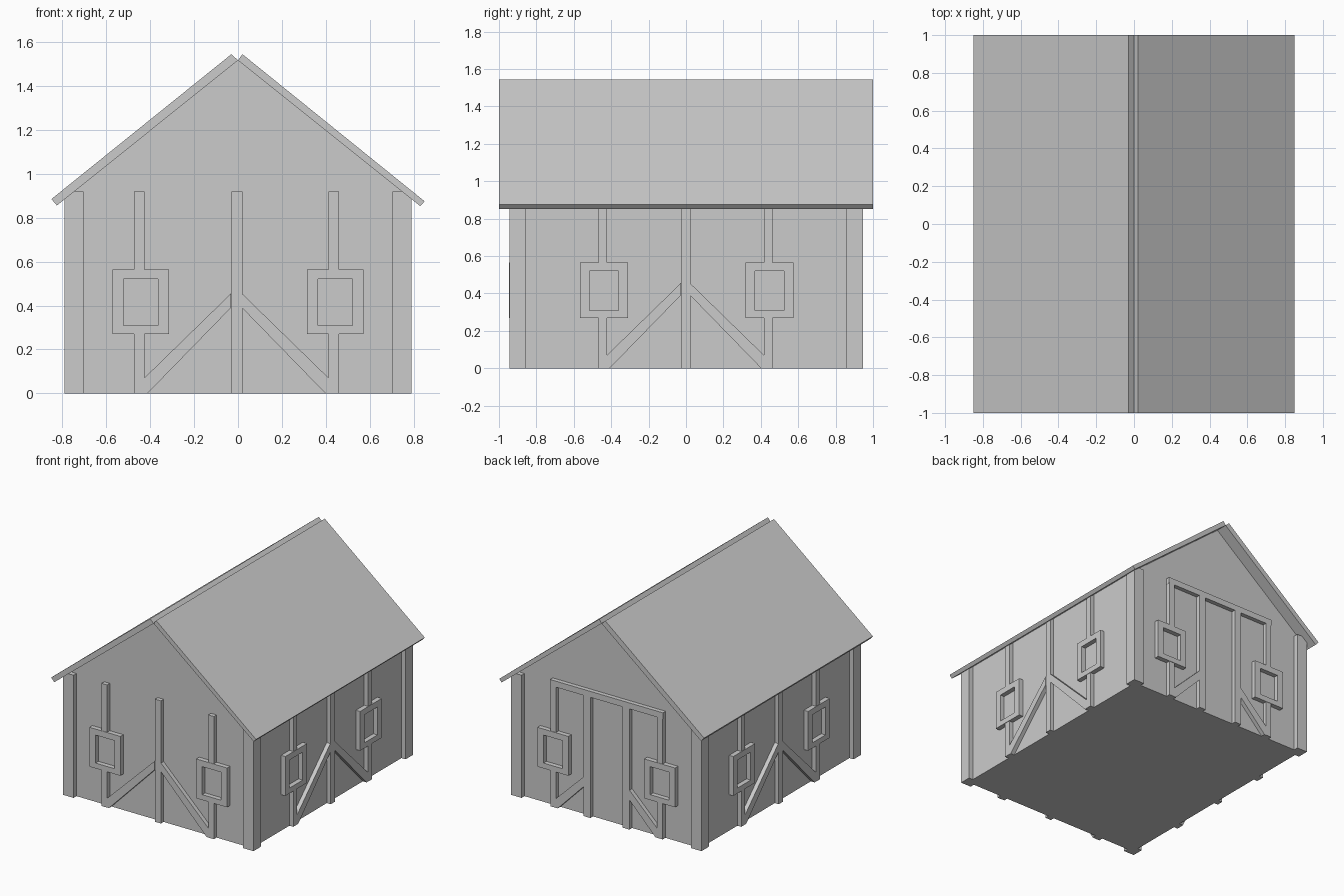
import bpy, bmesh
from math import radians
from mathutils import Matrix

if "Cube" in bpy.data.objects:
    bpy.data.objects.remove(bpy.data.objects["Cube"])

HX, HY = 0.755, 0.91      # wall half sizes
TRIM = 0.032              # trim projection
WIN = 0.035               # window frame projection


def prism(name, polys, y0, y1, angle=0):
    """Extrude x-z polygons from y0 to y1, then turn about z."""
    bm = bmesh.new()
    for poly in polys:
        bm.faces.new([bm.verts.new((x, y0, z)) for x, z in poly])
    bmesh.ops.remove_doubles(bm, verts=bm.verts, dist=1e-5)
    ext = bmesh.ops.extrude_face_region(bm, geom=bm.faces[:])
    moved = [v for v in ext["geom"] if isinstance(v, bmesh.types.BMVert)]
    bmesh.ops.translate(bm, verts=moved, vec=(0, y1 - y0, 0))
    bmesh.ops.recalc_face_normals(bm, faces=bm.faces)
    bm.transform(Matrix.Rotation(radians(angle), 4, 'Z'))
    me = bpy.data.meshes.new(name)
    bm.to_mesh(me)
    bm.free()
    ob = bpy.data.objects.new(name, me)
    bpy.context.collection.objects.link(ob)
    return ob


def rect(x0, x1, z0, z1):
    return [(x0, z0), (x1, z0), (x1, z1), (x0, z1)]


def facade(side, angle, d, stud_shift, win_shift, door=False):
    """Timber trim and windows for one wall at distance d from the centre."""
    def trim(name, poly, depth=TRIM):
        prism(f"{side}_{name}", [poly], -d, -d - depth, angle)

    edge = 0.19 if door else 0.025      # outer edge of the middle post
    top = 0.905 if door else 0.92
    if door:
        for s in (-1, 1):
            trim("door_post", rect(s * 0.162 - 0.028, s * 0.162 + 0.028, 0, top))
        trim("lintel", rect(-0.468, 0.468, 0.905, 0.95))
    else:
        trim("centre_stud", rect(stud_shift - 0.022, stud_shift + 0.027, 0, top))

    for s in (-1, 1):
        # Studs above and below the window
        c = s * 0.443 + stud_shift
        trim("upper_stud", rect(c - 0.023, c + 0.023, 0.565, top))
        trim("lower_stud", rect(c - 0.023, c + 0.023, 0, 0.27))
        # Diagonal brace
        run = edge - 0.025
        brace = [(edge, 0.455 - run * 0.97), (0.42, 0.07), (0.42, 0),
                 (0.405, 0), (edge, 0.39 - run * 1.026)]
        trim("brace", [(s * x + stud_shift, z) for x, z in brace], TRIM - 0.001)
        # Window frame
        w = s * 0.443 + win_shift
        outer = rect(w - 0.128, w + 0.128, 0.27, 0.565)
        inner = rect(w - 0.078, w + 0.078, 0.31, 0.52)
        ring = [[outer[i], outer[(i + 1) % 4], inner[(i + 1) % 4], inner[i]]
                for i in range(4)]
        prism(f"{side}_window_frame", ring, -d, -d - WIN, angle)


# Gabled body
prism("house_body", [[(-HX, 0), (HX, 0), (HX, 0.915), (0, 1.518), (-HX, 0.915)]],
      -HY, HY)

# Roof slabs, meeting in a groove at the ridge
prism("roof_left", [[(-0.85, 0.885), (-0.825, 0.856), (0, 1.517), (-0.03, 1.545)]], -1, 1)
prism("roof_right", [[(0.85, 0.875), (0.83, 0.853), (0, 1.517), (0.02, 1.545)]], -1, 1)

# Corner posts
for sx in (-1, 1):
    for sy in (-1, 1):
        x0, x1 = sorted((sx * 0.703, sx * 0.79))
        prism("corner_post", [rect(x0, x1, 0, 0.92)], sy * 0.858, sy * 0.945)

# Wall trim, back wall has the door
facade("front", 0, HY, -0.007, 0)
facade("right", 90, HX, -0.003, 0.004)
facade("back", 180, HY, 0, 0, door=True)
facade("left", 270, HX, -0.003, 0.004)
